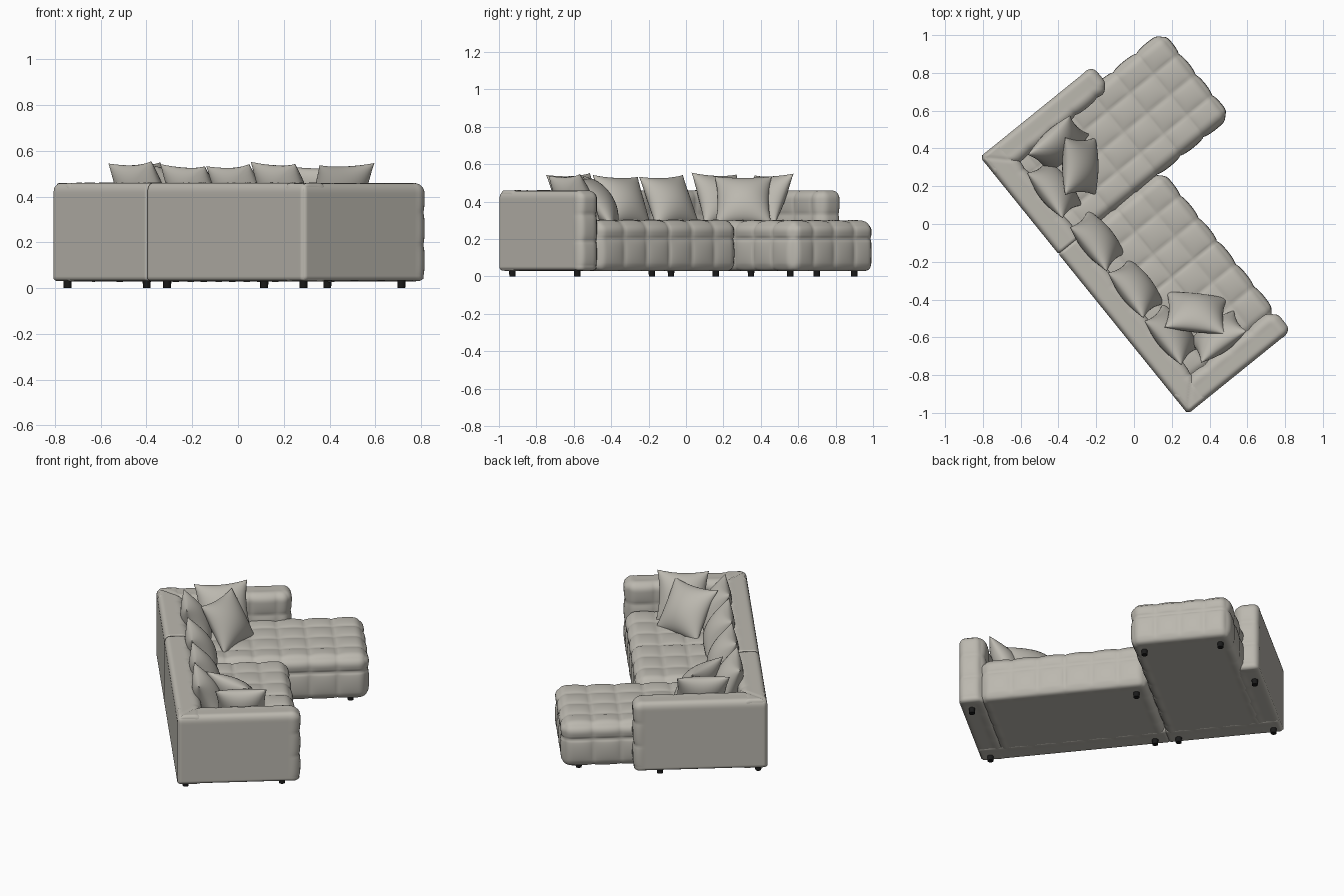
import bpy, bmesh, math
from math import sin, pi, radians
from mathutils import Matrix, Vector

cube = bpy.data.objects.get("Cube")
if cube:
    bpy.data.objects.remove(cube)

# Sofa frame: local x runs along the back, local y runs out from the back
FRAME = Matrix.Translation((-0.815, 0.355, 0)) @ Matrix.Rotation(radians(-51.05), 4, 'Z')


def material(name, color, rough):
    m = bpy.data.materials.new(name)
    m.use_nodes = True
    m.diffuse_color = (*color, 1)
    bsdf = m.node_tree.nodes["Principled BSDF"]
    bsdf.inputs["Base Color"].default_value = (*color, 1)
    bsdf.inputs["Roughness"].default_value = rough
    return m


FABRIC = material("warm grey fabric", (0.50, 0.48, 0.43), 0.9)
BLACK = material("black plastic", (0.01, 0.01, 0.01), 0.6)


def finish(bm, name, mat, matrix):
    bmesh.ops.recalc_face_normals(bm, faces=bm.faces)
    mesh = bpy.data.meshes.new(name)
    bm.to_mesh(mesh)
    bm.free()
    mesh.materials.append(mat)
    mesh.shade_smooth()
    ob = bpy.data.objects.new(name, mesh)
    ob.matrix_world = matrix
    bpy.context.collection.objects.link(ob)
    return ob


def box_grid(lo, hi, step):
    """Closed box made of fine square grids."""
    bm = bmesh.new()
    n = [max(4, round((hi[i] - lo[i]) / step)) for i in range(3)]
    for axis in range(3):
        a, b = (axis + 1) % 3, (axis + 2) % 3
        for side in (lo, hi):
            rows = []
            for i in range(n[a] + 1):
                row = []
                for j in range(n[b] + 1):
                    p = Vector()
                    p[axis] = side[axis]
                    p[a] = lo[a] + (hi[a] - lo[a]) * i / n[a]
                    p[b] = lo[b] + (hi[b] - lo[b]) * j / n[b]
                    row.append(bm.verts.new(p))
                rows.append(row)
            for r0, r1 in zip(rows, rows[1:]):
                for j in range(n[b]):
                    bm.faces.new((r0[j], r1[j], r1[j + 1], r0[j + 1]))
    bmesh.ops.remove_doubles(bm, verts=bm.verts, dist=1e-5)
    return bm


def upholstered(name, lo, hi, round_lo, round_hi, puff, start, cell, faces, mitre=None):
    """Rounded box, tufted on the sides that face the given directions."""
    bm = box_grid(lo, hi, 0.0105)
    dirs = [Vector(f) for f in faces]
    for v in bm.verts:
        # each side has its own rounding
        rad = [round_lo[i] if v.co[i] < (lo[i] + hi[i]) / 2 else round_hi[i] for i in range(3)]
        core = [min(max(v.co[i], lo[i] + round_lo[i]), hi[i] - round_hi[i]) for i in range(3)]
        n = Vector([(v.co[i] - core[i]) / rad[i] for i in range(3)]).normalized()
        p = Vector([core[i] + n[i] * rad[i] for i in range(3)])
        # pillowed cells between the stitched seams
        amount = 1.0
        for i in range(3):
            wave = abs(sin(pi * (p[i] - start[i]) / cell[i])) ** 0.35
            amount *= 1 - (1 - wave) * (1 - n[i] ** 2)
        mask = min(1, max(0, max(n.dot(d) for d in dirs)))
        new = p + n * puff * amount * mask
        # diagonal seam where back and arm meet
        if mitre is not None and n.z > 0.5 and p.y < 0.15:
            gap = abs(abs(p.x - mitre) - p.y)
            new.z -= 0.006 * math.exp(-(gap / 0.008) ** 2)
        v.co = new
    return finish(bm, name, FABRIC, FRAME)


# Seat cushions
LEFT, RIGHT, OUT, UP = (-1, 0, 0), (1, 0, 0), (0, 1, 0), (0, 0, 1)
ALL = (LEFT, RIGHT, OUT, UP)
SEAT_LO, SEAT_HI = (0.045, 0.045, 0.03), (0.045, 0.045, 0.045)
upholstered("chaise_seat", (0.1, 0.08, 0.03), (0.656, 1.155, 0.285), SEAT_LO, SEAT_HI, 0.016,
            (0.1, 0.04, 0.05), (0.139, 0.158, 0.15), ALL)
upholstered("long_seat", (0.67, 0.08, 0.03), (1.62, 0.69, 0.287), SEAT_LO, SEAT_HI, 0.016,
            (0.67, 0.08, 0.05), (0.155, 0.152, 0.15), ALL)

# Back and arms: crisp corners outside, soft ends and inner sides
TOP, WALL, END = 0.46, 0.14, 1.75
CRISP, EDGE, SOFT, CROWN = 0.012, 0.03, 0.048, 0.042
for name, x0, x1, mitre in (("back_left", 0.004, 0.664, 0), ("back_right", 0.656, END - 0.004, END)):
    upholstered(name, (x0, 0, 0.03), (x1, WALL, TOP), (CRISP, EDGE, CRISP), (CRISP, SOFT, CROWN),
                0.012, (0.04, 0, 0.05), (0.155, 1, 0.14), (OUT,), mitre)
upholstered("arm_left", (0, 0.004, 0.032), (WALL, 0.752, TOP - 0.002), (EDGE, CRISP, CRISP),
            (SOFT, SOFT, CROWN), 0.014, (0, 0.08, 0.05), (WALL, 0.15, 0.14), (RIGHT, OUT), 0)
upholstered("arm_right", (END - WALL, 0.004, 0.032), (END, 0.69, TOP - 0.002), (SOFT, CRISP, CRISP),
            (EDGE, SOFT, CROWN), 0.014, (END, 0.08, 0.05), (WALL, 0.15, 0.14), (LEFT, OUT), END)


# Scatter pillows: pinched edges and pointed corners, face along local x
def pillow(name, x, y, z, yaw, tilt, roll, half=0.153, thick=0.078, n=20):
    bm = bmesh.new()
    for side in (-1, 1):
        grid = []
        for i in range(n + 1):
            row = []
            for j in range(n + 1):
                u, w = -math.cos(pi * i / n), -math.cos(pi * j / n)
                a, b = 1 - u * u, 1 - w * w
                depth = side * thick * max(0, a * b) ** 0.55
                row.append(bm.verts.new((depth, half * u * (1 - 0.11 * b),
                                         half * w * (1 - 0.11 * a))))
            grid.append(row)
        for r0, r1 in zip(grid, grid[1:]):
            for j in range(n):
                bm.faces.new((r0[j], r1[j], r1[j + 1], r0[j + 1]))
    bmesh.ops.remove_doubles(bm, verts=bm.verts, dist=1e-5)
    turn = (Matrix.Rotation(radians(yaw), 4, 'Z') @ Matrix.Rotation(radians(-tilt), 4, 'Y')
            @ Matrix.Rotation(radians(roll), 4, 'X'))
    finish(bm, name, FABRIC, FRAME @ Matrix.Translation((x, y, z)) @ turn)


pillow("pillow_arm_left", 0.21, 0.365, 0.41, 3, 28, 2)
pillow("pillow_corner_left", 0.372, 0.382, 0.405, 51, 32, 0)
pillow("pillow_back_1", 0.38, 0.20, 0.41, 90, 24, -2)
pillow("pillow_back_2", 0.735, 0.205, 0.40, 90, 26, 2)
pillow("pillow_back_3", 1.06, 0.205, 0.40, 90, 26, -2)
pillow("pillow_back_4", 1.37, 0.20, 0.41, 90, 26, 2)
pillow("pillow_arm_right", 1.53, 0.38, 0.41, 177, 26, -2, half=0.147)
pillow("pillow_corner_right", 1.36, 0.37, 0.40, 133, 36, 3, half=0.162)

# Feet
FEET = ((0.05, 0.05), (0.05, 0.61), (0.16, 1.065), (0.60, 1.065), (0.60, 0.05),
        (0.735, 0.055), (0.737, 0.60), (1.69, 0.05), (1.69, 0.60))
for i, (x, y) in enumerate(FEET):
    bm = bmesh.new()
    bmesh.ops.create_cone(bm, cap_ends=True, segments=16, radius1=0.017, radius2=0.018, depth=0.04)
    foot = finish(bm, f"foot_{i + 1}", BLACK, FRAME @ Matrix.Translation((x, y, 0.02)))
    bpy.context.view_layer.objects.active = foot
    foot.select_set(True)
    bpy.ops.object.shade_smooth_by_angle()
    foot.select_set(False)
